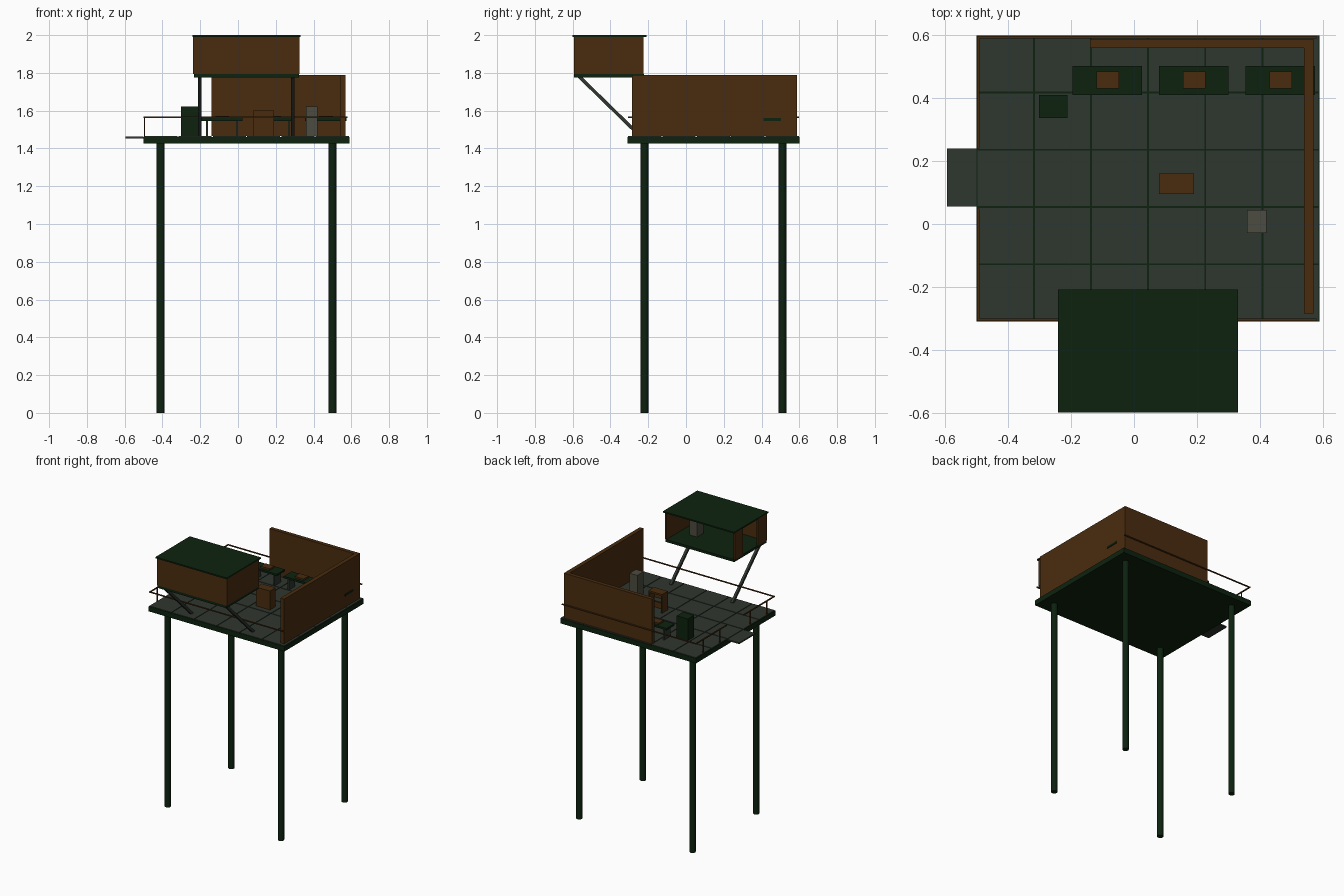
import bpy, bmesh, math
from mathutils import Vector

if "Cube" in bpy.data.objects:
    bpy.data.objects.remove(bpy.data.objects["Cube"])


def material(name, rgb):
    m = bpy.data.materials.new(name)
    m.diffuse_color = (*rgb, 1)
    m.use_nodes = True
    m.node_tree.nodes["Principled BSDF"].inputs["Base Color"].default_value = m.diffuse_color
    return m


GREEN = material("dark green", (0.004, 0.016, 0.0045))
BROWN = material("wood brown", (0.067, 0.025, 0.0045))
SLATE = material("deck grey", (0.028, 0.037, 0.028))
STONE = material("light grey", (0.072, 0.072, 0.05))


def finish(bm, name, mat):
    me = bpy.data.meshes.new(name)
    bm.to_mesh(me)
    bm.free()
    me.materials.append(mat)
    ob = bpy.data.objects.new(name, me)
    bpy.context.collection.objects.link(ob)
    return ob


def boxes(name, mat, *ranges):
    """One object made of boxes, each given as x0, x1, y0, y1, z0, z1."""
    bm = bmesh.new()
    for x0, x1, y0, y1, z0, z1 in ranges:
        vs = bmesh.ops.create_cube(bm, size=1)["verts"]
        for v in vs:
            v.co = ((x0 + x1) / 2 + v.co.x * (x1 - x0),
                    (y0 + y1) / 2 + v.co.y * (y1 - y0),
                    (z0 + z1) / 2 + v.co.z * (z1 - z0))
    return finish(bm, name, mat)


# Deck slab with a grid of floor tiles separated by narrow seams
X0, X1, Y0, Y1, DECK = -0.50, 0.59, -0.31, 0.60, 1.465
boxes("deck_slab", GREEN, (X0, X1, Y0, Y1, 1.425, DECK - 0.004))
tx, ty, gap = (X1 - X0) / 6, (Y1 - Y0) / 5, 0.003
boxes("deck_tiles", SLATE, *[
    (X0 + i * tx + gap, X0 + (i + 1) * tx - gap,
     Y0 + j * ty + gap, Y0 + (j + 1) * ty - gap, DECK - 0.006, DECK)
    for i in range(6) for j in range(5)])
boxes("entry_step", SLATE, (-0.595, X0, 0.055, 0.24, 1.453, 1.463))

# Four round stilts
for i, (x, y) in enumerate([(-0.41, -0.22), (0.50, -0.22), (-0.41, 0.51), (0.50, 0.51)]):
    bpy.ops.mesh.primitive_cylinder_add(vertices=20, radius=0.021, depth=1.43,
                                        location=(x, y, 0.715))
    ob = bpy.context.object
    ob.name = f"stilt_{i + 1}"
    ob.data.materials.append(GREEN)
    bpy.ops.object.shade_smooth_by_angle()

# Screen walls on the right and back
boxes("right_wall", BROWN, (0.54, 0.57, -0.285, 0.588, DECK, 1.79))
boxes("back_wall", BROWN, (-0.14, 0.54, 0.56, 0.588, DECK, 1.79))

# Thin handrail with a gap at the entry step
R0, R1 = 1.561, 1.568
boxes("handrail", BROWN,
      (-0.499, 0.58, -0.308, -0.300, R0, R1),
      (-0.499, 0.58, 0.590, 0.598, R0, R1),
      (-0.499, -0.491, -0.300, 0.05, R0, R1),
      (-0.499, -0.491, 0.24, 0.590, R0, R1))
boxes("rail_posts", BROWN, *[(-0.498, -0.492, y - 0.003, y + 0.003, DECK, R0)
                             for y in (-0.22, -0.03, 0.32, 0.51)])

# Three tables in a row, each with two slab legs and a wooden tray
for i in range(3):
    x = -0.195 + i * 0.275
    boxes(f"table_top_{i + 1}", GREEN, (x, x + 0.22, 0.41, 0.502, 1.546, 1.56))
    boxes(f"table_legs_{i + 1}", SLATE, *[
        (lx - 0.005, lx + 0.005, 0.42, 0.492, DECK, 1.546) for lx in (x + 0.03, x + 0.19)])
    boxes(f"table_tray_{i + 1}", BROWN, (x + 0.075, x + 0.147, 0.43, 0.485, 1.56, 1.572))

# Locker and cooler on the deck
boxes("locker", GREEN, (-0.302, -0.212, 0.337, 0.41, DECK, 1.622))
boxes("cooler", STONE, (0.36, 0.422, -0.028, 0.045, DECK, 1.622))

# Lectern, open at the back
boxes("lectern", BROWN,
      (0.08, 0.19, 0.095, 0.16, 1.59, 1.602),
      (0.08, 0.19, 0.095, 0.105, DECK, 1.59),
      (0.08, 0.09, 0.105, 0.16, DECK, 1.59),
      (0.18, 0.19, 0.105, 0.16, DECK, 1.59))
boxes("lectern_shelf", SLATE, (0.09, 0.18, 0.105, 0.15, 1.53, 1.538))

# Raised cabin: open at the back, doorway in the left side
CF, CT = 1.793, 1.99
boxes("cabin_floor", GREEN, (-0.232, 0.322, -0.592, -0.222, 1.775, CF))
boxes("cabin_roof", GREEN, (-0.242, 0.33, -0.60, -0.208, CT, 2.0))
boxes("cabin_walls", BROWN,
      (-0.237, 0.325, -0.592, -0.58, CF, CT),
      (0.313, 0.325, -0.58, -0.224, CF, CT),
      (-0.237, -0.225, -0.58, -0.49, CF, CT),
      (-0.237, -0.225, -0.315, -0.224, CF, CT))
boxes("cabin_cooler", STONE, (0.17, 0.232, -0.445, -0.37, CF, 1.95))

# Diagonal struts holding the cabin
for side, x in (("left", -0.203), ("right", 0.29)):
    a, b = Vector((x, -0.565, 1.78)), Vector((x, -0.24, DECK - 0.002))
    d = b - a
    ob = boxes(f"{side}_strut", SLATE,
               (-0.009, 0.009, -0.009, 0.009, -d.length / 2, d.length / 2))
    ob.location = (a + b) / 2
    ob.rotation_euler = (math.atan2(-d.y, d.z), 0, 0)
